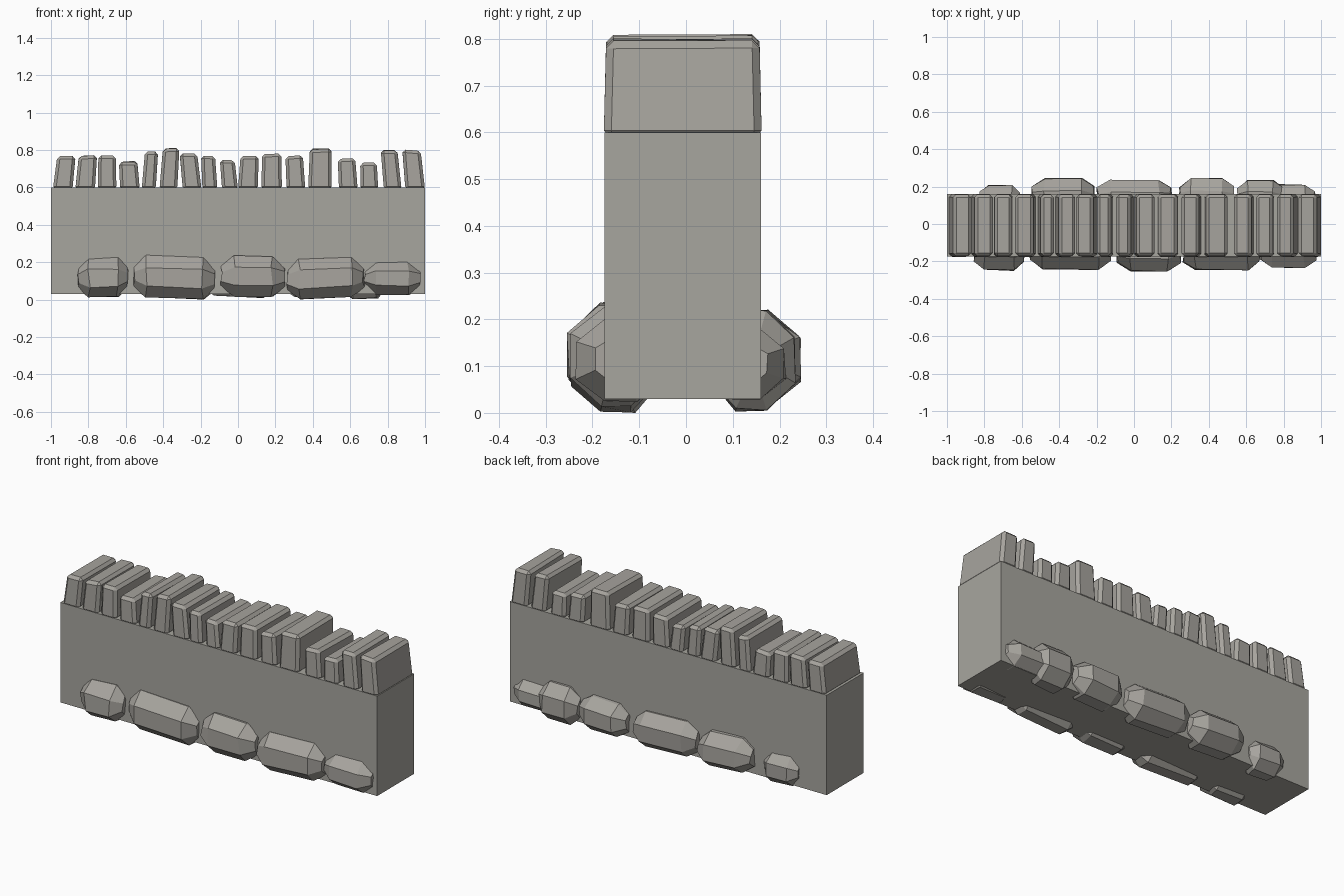
import bpy, bmesh, math, random

if "Cube" in bpy.data.objects:
    bpy.data.objects.remove(bpy.data.objects["Cube"])

random.seed(4)


def material(name, rgb):
    m = bpy.data.materials.new(name)
    m.diffuse_color = (*rgb, 1)
    m.use_nodes = True
    m.node_tree.nodes["Principled BSDF"].inputs["Base Color"].default_value = m.diffuse_color
    return m


WALL = material("wall grey", (0.39, 0.38, 0.345))
STONE = material("stone grey", (0.385, 0.37, 0.34))


def finish(bm, name, mat):
    bmesh.ops.recalc_face_normals(bm, faces=bm.faces[:])
    me = bpy.data.meshes.new(name)
    bm.to_mesh(me)
    bm.free()
    me.materials.append(mat)
    ob = bpy.data.objects.new(name, me)
    bpy.context.collection.objects.link(ob)
    return ob


def box(x0, x1, y0, y1, z0, z1):
    bm = bmesh.new()
    bmesh.ops.create_cube(bm, size=1)
    for v in bm.verts:
        v.co.x = x0 + (v.co.x + 0.5) * (x1 - x0)
        v.co.y = y0 + (v.co.y + 0.5) * (y1 - y0)
        v.co.z = z0 + (v.co.z + 0.5) * (z1 - z0)
    return bm


# Plain wall block
finish(box(-1, 1, -0.174, 0.16, 0.03, 0.6), "wall", WALL)


# Upright coping stones: chamfered, slightly tapered, leaning slabs
def coping_stone(i, x0, x1, top, lean):
    bm = box(x0, x1, -0.176, 0.162, 0.588, top)
    mid = (x0 + x1) / 2
    for v in bm.verts:
        if v.co.z > 0.6:
            v.co.x = mid + (v.co.x - mid) * 0.93 + lean
            v.co.y *= 0.97
            v.co.z += random.uniform(-0.006, 0.004)
    bmesh.ops.bevel(bm, geom=bm.edges[:], offset=0.016, segments=1,
                    affect='EDGES')
    finish(bm, f"coping_stone_{i}", STONE)


# left, right, top height, lean
COPING = [
    (-0.99, -0.885, 0.77, 0.02), (-0.87, -0.765, 0.77, 0.015),
    (-0.75, -0.65, 0.77, 0), (-0.63, -0.525, 0.74, -0.01),
    (-0.515, -0.44, 0.79, 0.015), (-0.42, -0.325, 0.808, 0.015),
    (-0.295, -0.195, 0.78, -0.02), (-0.19, -0.11, 0.77, -0.01),
    (-0.085, 0, 0.745, -0.015), (0, 0.105, 0.765, 0.01),
    (0.125, 0.235, 0.78, 0), (0.26, 0.36, 0.77, -0.01),
    (0.375, 0.5, 0.808, 0.005), (0.54, 0.64, 0.753, -0.01),
    (0.655, 0.75, 0.733, -0.005), (0.78, 0.875, 0.8, -0.02),
    (0.895, 1.0, 0.8, -0.02),
]
for i, c in enumerate(COPING, 1):
    coping_stone(i, *c)


# Base boulders: irregular octagonal lozenges half sunk into the wall
def boulder(name, x0, x1, z0, z1, y_out, side):
    bm = bmesh.new()
    y_in = 0.055
    cx, cz, cy = (x0 + x1) / 2, (z0 + z1) / 2, (y_in + y_out) / 2
    hx, hz, hy = (x1 - x0) / 2, (z1 - z0) / 2, (y_out - y_in) / 2
    inset = min(0.065, hx * 0.4)
    profile = [(1, -0.45), (1, 0.45), (0.3, 1), (-0.3, 1),
               (-1, 0.45), (-1, -0.45), (-0.4, -1), (0.3, -1)]
    tilt = random.uniform(-0.04, 0.04)
    rings = []
    for x, s in ((-hx, 0.5), (-hx + inset, 0.97), (hx - inset, 0.97), (hx, 0.5)):
        rings.append([bm.verts.new((
            cx + x + random.uniform(0, 0.015) * (-1 if x > 0 else 1),
            side * (cy + hy * py * s + random.uniform(-0.006, 0.004)),
            cz + hz * pz * s + x * tilt + random.uniform(-0.005, 0.003)))
            for py, pz in profile])
    for a, b in zip(rings, rings[1:]):
        for k in range(8):
            n = (k + 1) % 8
            bm.faces.new((a[k], a[n], b[n], b[k]))
    bm.faces.new(rings[0])
    bm.faces.new(rings[-1])
    finish(bm, name, STONE)


# left, right, bottom, top, outward reach
FRONT = [
    (-0.86, -0.58, 0.016, 0.232, 0.25), (-0.565, -0.115, 0.01, 0.24, 0.245),
    (-0.095, 0.255, 0.018, 0.243, 0.255), (0.255, 0.68, 0.012, 0.23, 0.25),
    (0.67, 0.98, 0.03, 0.215, 0.235),
]
BACK = [
    (-0.83, -0.6, 0.022, 0.2, 0.212), (-0.55, -0.205, 0.024, 0.225, 0.25),
    (-0.2, 0.205, 0.018, 0.225, 0.238), (0.235, 0.545, 0.024, 0.22, 0.248),
    (0.55, 0.8, 0.01, 0.23, 0.238), (0.7, 0.975, 0.035, 0.19, 0.215),
]
for i, b in enumerate(FRONT, 1):
    boulder(f"front_boulder_{i}", *b, -1)
for i, b in enumerate(BACK, 1):
    boulder(f"back_boulder_{i}", *b, 1)

# Rest the lowest stone on the ground
meshes = [o for o in bpy.data.objects if o.type == 'MESH']
low = min(v.co.z for o in meshes for v in o.data.vertices)
for o in meshes:
    if "boulder" in o.name:
        for v in o.data.vertices:
            v.co.z -= low
